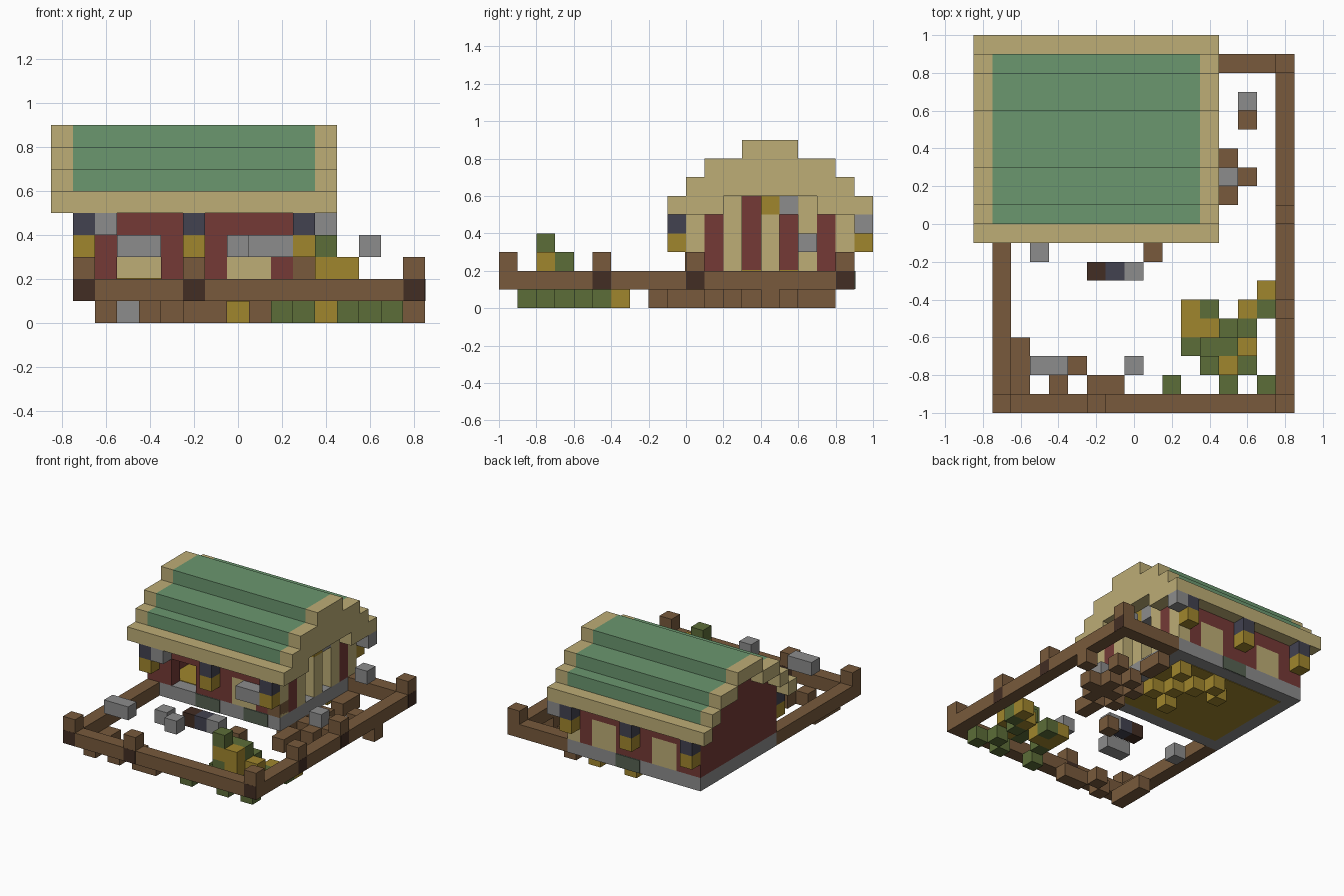
import bpy
import bmesh

CELL = 0.1
START = (-0.85, -1.0, 0.0)

if "Cube" in bpy.data.objects:
    bpy.data.objects.remove(bpy.data.objects["Cube"], do_unlink=True)


def make_material(name, colour):
    mat = bpy.data.materials.new(name)
    mat.use_nodes = True
    linear = [((c / 255 + 0.055) / 1.055) ** 2.4 for c in colour] + [1.0]
    mat.diffuse_color = linear
    for node in mat.node_tree.nodes:
        if node.type == "BSDF_PRINCIPLED":
            node.inputs["Base Color"].default_value = linear
            node.inputs["Roughness"].default_value = 0.9
    return mat


green = make_material("roof green", (107, 151, 111))
tan = make_material("pale timber", (189, 173, 118))
brown = make_material("brown wood", (120, 90, 60))
dark = make_material("dark log end", (66, 45, 35))
red = make_material("red wall", (117, 58, 54))
grey = make_material("grey stone", (140, 140, 140))
slate = make_material("slate blue", (66, 66, 80))
gold = make_material("gold", (160, 134, 45))
olive = make_material("olive leaf", (92, 109, 56))
mossy = make_material("mossy stone", (86, 98, 82))


def blocks(name, mat, spans):
    """One object from boxes, each given as x, y, z ranges in grid cells."""
    bm = bmesh.new()
    for span in spans:
        corner = [[START[a] + CELL * v for v in span[a]] for a in range(3)]
        cube = bmesh.ops.create_cube(bm, size=1)
        for vert in cube["verts"]:
            for a in range(3):
                vert.co[a] = corner[a][0 if vert.co[a] < 0 else 1]
    mesh = bpy.data.meshes.new(name)
    bm.to_mesh(mesh)
    bm.free()
    mesh.materials.append(mat)
    obj = bpy.data.objects.new(name, mesh)
    bpy.context.collection.objects.link(obj)


def box(name, mat, x, y, z):
    blocks(name, mat, [(x, y, z)])


def cells(name, mat, level, places):
    """Single-cell cubes standing on one level."""
    blocks(name, mat, [((x, x + 1), (y, y + 1), (level, level + 1)) for x, y in places])


# Stepped roof: green courses, a filled left gable and an open right arch
courses = [(6, 10, 19), (7, 11, 18), (8, 13, 16)]
blocks("roof_courses", green, [((2, 12), (a, b), (z, z + 1)) for z, a, b in courses])
blocks("left_gable", tan, [((12, 13), (a, b), (z, z + 1)) for z, a, b in courses])
blocks("left_gable_foot", tan, [((12, 13), y, (5, 6)) for y in ((10, 12), (17, 19))])
arch = [(8, 13, 16), (7, 11, 13), (7, 16, 18), (6, 10, 11), (6, 18, 19)]
blocks("right_arch", tan, [((0, 1), (a, b), (z, z + 1)) for z, a, b in arch])
blocks("right_roof_edge", green, [((1, 2), (a, b), (z, z + 1)) for z, a, b in arch])
for side, y in (("front", (9, 10)), ("back", (19, 20))):
    box(side + "_eave", tan, (0, 13), y, (5, 6))

# Red right wall rising under the arch
steps = [(2, 10, 19), (6, 11, 18), (7, 13, 16)]
blocks("right_wall", red, [((1, 2), (a, b), (z, 6 if z == 2 else z + 1)) for z, a, b in steps])

# Stone footing with mossy stretches, and the plank floor set into it
box("footing", grey, (1, 12), (10, 19), (1, 2))
blocks("front_moss", mossy, [(x, (9.95, 10.1), (1.02, 1.98)) for x in ((5, 7), (9, 11))])
box("back_moss", mossy, (6, 8), (18.9, 19.05), (1.02, 1.98))
box("floor", gold, (2, 11), (11, 18), (0.96, 2.04))

# Red long walls around a hollow room, with a doorway and pale panels
openings = {"front": [(8, 10)], "back": [(3, 5), (8, 10)]}
for side, y in (("front", (10, 11)), ("back", (18, 19))):
    box(side + "_wall_top", red, (2, 11), y, (4, 6))
    blocks(side + "_wall_piers", red, [(x, y, (2, 4)) for x in ((2, 3), (5, 8), (10, 11))])
    blocks(side + "_wall_panels", tan, [(x, y, (2, 4)) for x in openings[side]])

# Striped end wall, with the middle red stripes set back
for y in range(10, 19):
    top = 6 if y in (12, 13, 16) else 5
    x = (10, 11) if y in (13, 15) else (11, 12)
    box("end_wall_stripe", red if y % 2 else tan, x, (y, y + 1), (2, top))
cells("corner_block", brown, 2, [(11, 9.95)])
cells("gable_lamp", gold, 5, [(11, 14)])
cells("gable_bracket", grey, 5, [(11, 15)])

# Lanterns under both eaves
hooks = [(x, y) for x in (1, 6, 11) for y in (9, 19)]
cells("lantern_caps", slate, 4, hooks)
cells("lantern_lights", gold, 3, hooks)
cells("eave_stones", grey, 4, [(2, 9), (12, 19)])
box("window_box", grey, (9, 11), (9, 10), (3, 4))

# Fence rails, posts and dark log ends
box("front_rail", brown, (1, 17), (0, 1), (1, 2))
box("right_rail", brown, (1, 2), (1, 10), (1, 2))
box("left_rail", brown, (16, 17), (1, 19), (1, 2))
box("back_rail", brown, (12, 16), (18, 19), (1, 2))
front_posts = [(x, 0) for x in (1, 6, 16)]
left_posts = [(16, y) for y in (5, 10, 18)]
cells("fence_posts", brown, 2, front_posts + left_posts)
height, near, far = (1.01, 1.99), -0.01, 1.01
blocks("front_log_ends", dark,
       [((x + 0.01, x + 0.99), (y + near, y + far), height) for x, y in front_posts])
blocks("left_log_ends", dark,
       [((x + near, x + far), (y + 0.01, y + 0.99), height) for x, y in left_posts])

# Yard: soil lumps, stones and floating slabs
cells("soil_lumps", brown, 0, [(2, 1), (2, 2), (2, 3), (4, 1), (6, 1), (7, 1), (5, 2), (9, 8)])
cells("side_path", brown, 0, [(13, y) for y in (11, 12, 13)] + [(14, 12), (14, 15), (16, 14)])
cells("under_path", brown, 0, [(12, y) for y in (9, 10, 12, 14, 16, 17)] + [(11, 13), (11, 11)])
cells("under_floor", gold, 0, [(8, 13), (8, 16), (9, 15), (7, 17), (10, 17), (6, 16), (10, 14)])
cells("low_stone", grey, 0, [(3, 8)])
cells("path_stones", grey, 1, [(13, 12), (8, 7)])
cells("slate_stone", slate, 1, [(7, 7)])
cells("log_stump", dark, 1, [(6, 7)])
cells("high_stones", grey, 3, [(3, 2), (4, 2), (8, 2), (14, 16)])

# Bush, one map per level: rows run from front to back, o leaf, g gold
bush = ["o..o.o/....o./.o..../.gg.o./.go.go/.....g",
        "....../..og../..oog./...o../....../......",
        "....../..gg../..oo../....../....../......",
        "....../..o.../....../....../....../......"]
for level, plan in enumerate(bush):
    for letter, mat, label in (("o", olive, "bush_leaves"), ("g", gold, "bush_flowers")):
        spots = [(10 + c, 1 + r) for r, row in enumerate(plan.split("/"))
                 for c, mark in enumerate(row) if mark == letter]
        if spots:
            cells(label, mat, level, spots)
